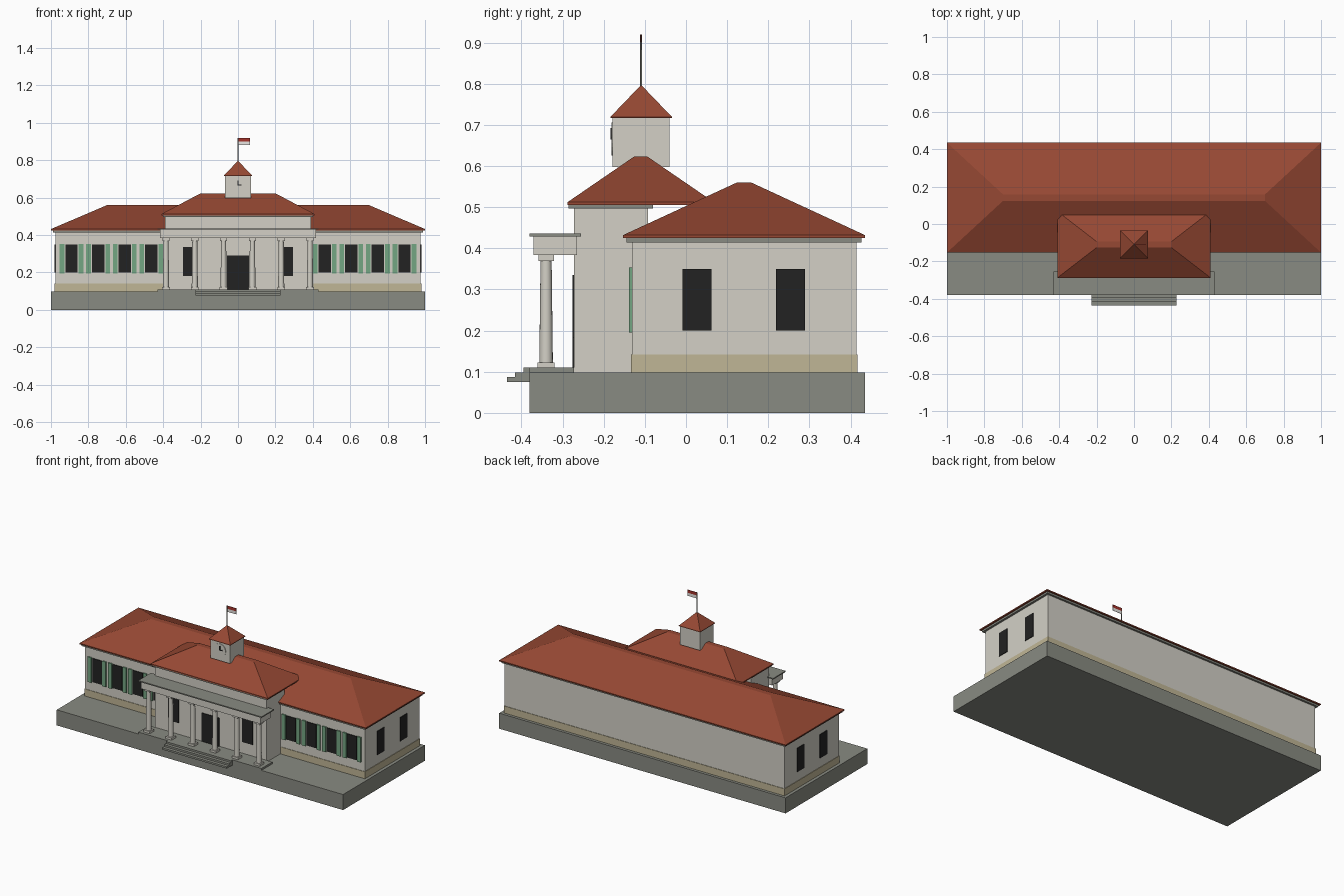
import bpy, bmesh, math

if "Cube" in bpy.data.objects:
    bpy.data.objects.remove(bpy.data.objects["Cube"])


def mat(name, r, g, b):
    lin = lambda c: (c / 255 / 12.92) if c < 11 else ((c / 255 + 0.055) / 1.055) ** 2.4
    m = bpy.data.materials.new(name)
    m.diffuse_color = (lin(r), lin(g), lin(b), 1)
    m.use_nodes = True
    m.node_tree.nodes["Principled BSDF"].inputs["Base Color"].default_value = m.diffuse_color
    return m


WALL = mat("cream wall", 211, 208, 198)
STONE = mat("grey stone", 137, 139, 130)
TILE = mat("red roof tile", 150, 72, 51)
TAN = mat("tan plinth", 192, 182, 150)
GREEN = mat("green shutter", 116, 166, 130)
DARK = mat("dark glass", 34, 34, 34)
RED = mat("flag red", 165, 50, 42)
WHITE = mat("flag white", 232, 230, 226)


def finish(bm, name, material):
    bmesh.ops.recalc_face_normals(bm, faces=bm.faces)
    me = bpy.data.meshes.new(name)
    bm.to_mesh(me)
    bm.free()
    me.materials.append(material)
    ob = bpy.data.objects.new(name, me)
    bpy.context.collection.objects.link(ob)
    return ob


def loft(name, rings, material):
    """Rectangles (x0, x1, y0, y1, z) joined from bottom to top and capped."""
    bm = bmesh.new()
    loops = [[bm.verts.new(p) for p in ((a, c, z), (b, c, z), (b, d, z), (a, d, z))]
             for a, b, c, d, z in rings]
    bm.faces.new(loops[0])
    bm.faces.new(loops[-1])
    for lo, hi in zip(loops, loops[1:]):
        for i in range(4):
            j = (i + 1) % 4
            bm.faces.new((lo[i], lo[j], hi[j], hi[i]))
    bmesh.ops.remove_doubles(bm, verts=bm.verts, dist=1e-5)
    return finish(bm, name, material)


def box(name, x0, x1, y0, y1, z0, z1, material):
    return loft(name, [(x0, x1, y0, y1, z0), (x0, x1, y0, y1, z1)], material)


def hip_roof(name, hx, y0, y1, z0, z1, z2, ridge_x, ridge_y):
    """Fascia from z0 to z1, then hipped slopes to a narrow flat ridge at z2."""
    c = (y0 + y1) / 2
    return loft(name, [(-hx, hx, y0, y1, z0), (-hx, hx, y0, y1, z1),
                       (-ridge_x, ridge_x, c - ridge_y, c + ridge_y, z2)], TILE)


def cylinder(name, x, y, z0, z1, r0, r1, sides, material):
    bm = bmesh.new()
    bmesh.ops.create_cone(bm, cap_ends=True, segments=sides, radius1=r0, radius2=r1, depth=z1 - z0)
    bmesh.ops.translate(bm, verts=bm.verts, vec=(x, y, (z0 + z1) / 2))
    for f in bm.faces:
        f.smooth = len(f.verts) == 4
    return finish(bm, name, material)


# Terrace and long wing
box("terrace", -1, 1, -0.38, 0.435, 0, 0.098, STONE)
box("main_walls", -0.977, 0.977, -0.131, 0.414, 0.098, 0.416, WALL)
box("wall_plinth", -0.98, 0.98, -0.134, 0.417, 0.098, 0.142, TAN)
box("main_eave", -0.99, 0.99, -0.145, 0.426, 0.414, 0.425, STONE)
hip_roof("main_roof", 1, -0.153, 0.435, 0.425, 0.432, 0.56, 0.7, 0.017)

# Raised central block
box("centre_walls", -0.39, 0.39, -0.272, -0.092, 0.098, 0.498, WALL)
box("centre_cornice", -0.402, 0.402, -0.285, -0.08, 0.497, 0.505, STONE)
hip_roof("centre_roof", 0.41, -0.288, 0.068, 0.505, 0.512, 0.623, 0.2, 0.016)

# Portico floor, steps and entablature
box("portico_floor", -0.43, 0.43, -0.38, -0.272, 0.098, 0.11, STONE)
for i in range(3):
    top = 0.11 - 0.0115 * i
    box("step", -0.226, 0.226, -0.395 - 0.02 * i, -0.37, top - 0.0115, top, STONE)
box("entablature", -0.416, 0.416, -0.371, -0.265, 0.384, 0.429, WALL)
box("entablature_cap", -0.43, 0.43, -0.38, -0.255, 0.429, 0.436, STONE)

# Six columns
for i in range(6):
    x, y = -0.385 + 0.154 * i, -0.34
    box("column_base", x - 0.021, x + 0.021, y - 0.021, y + 0.021, 0.11, 0.123, WALL)
    cylinder("column_shaft", x, y, 0.123, 0.37, 0.0165, 0.0135, 16, WALL)
    box("column_capital", x - 0.019, x + 0.019, y - 0.019, y + 0.019, 0.369, 0.385, WALL)

# Door and windows of the central block
box("front_door", -0.06, 0.06, -0.276, -0.271, 0.1, 0.29, DARK)
for s in (-1, 1):
    a, b = sorted((s * 0.222, s * 0.295))
    box("porch_window", a, b, -0.276, -0.271, 0.182, 0.335, DARK)

    # Shuttered wing windows
    for i in range(4):
        x = s * (0.89 - 0.142 * i)
        box("wing_window", x - 0.033, x + 0.033, -0.135, -0.13, 0.2, 0.35, DARK)
        for t in (-1, 1):
            c = x + t * 0.051
            box("shutter", c - 0.0125, c + 0.0125, -0.139, -0.13, 0.195, 0.353, GREEN)

    # End wall windows
    a, b = sorted((s * 0.975, s * 0.981))
    for y in (0.027, 0.254):
        box("end_window", a, b, y - 0.035, y + 0.035, 0.2, 0.35, DARK)

# Clock turret
TY = -0.109
box("turret_walls", -0.069, 0.069, TY - 0.069, TY + 0.069, 0.598, 0.718, WALL)
loft("turret_roof", [(-0.075, 0.075, TY - 0.075, TY + 0.075, 0.716),
                     (-0.075, 0.075, TY - 0.075, TY + 0.075, 0.719),
                     (-0.001, 0.001, TY - 0.001, TY + 0.001, 0.796)], TILE)
face = cylinder("clock_face", 0, 0, -0.002, 0.002, 0.04, 0.04, 24, WALL)
face.rotation_euler = (math.pi / 2, 0, 0)
face.location = (0, TY - 0.07, 0.666)
for p in face.data.polygons:
    p.use_smooth = False
box("minute_hand", -0.003, 0.003, TY - 0.074, TY - 0.071, 0.664, 0.692, DARK)
box("hour_hand", -0.003, 0.02, TY - 0.074, TY - 0.071, 0.664, 0.67, DARK)

# Flagpole and flag
cylinder("flagpole", 0, TY, 0.79, 0.92, 0.0025, 0.0025, 8, STONE)
box("flag_upper", 0.002, 0.064, TY - 0.001, TY + 0.001, 0.901, 0.92, RED)
box("flag_lower", 0.002, 0.064, TY - 0.001, TY + 0.001, 0.882, 0.901, WHITE)
